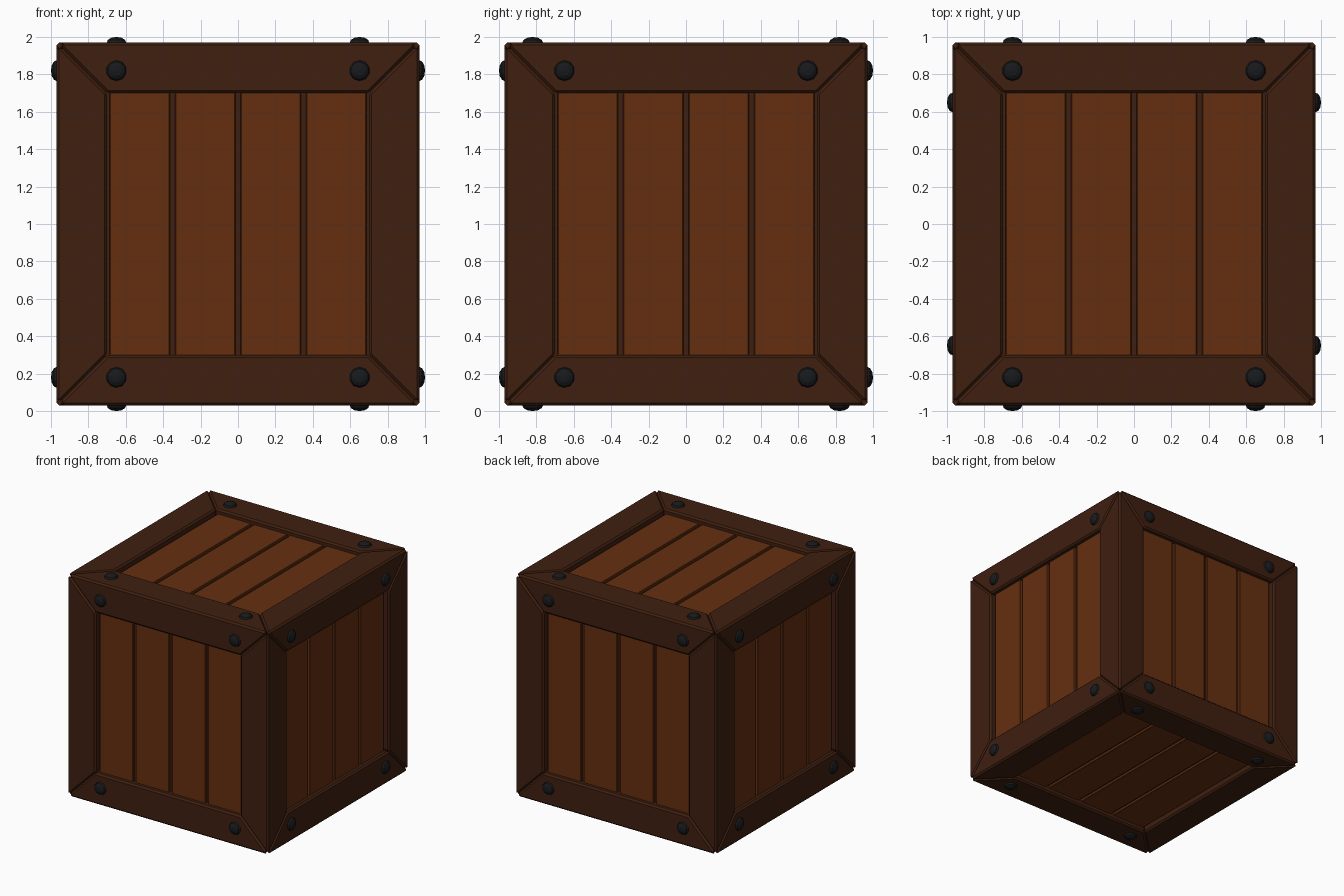
import bpy, bmesh
from math import radians
from mathutils import Matrix, Vector

if "Cube" in bpy.data.objects:
    bpy.data.objects.remove(bpy.data.objects["Cube"])

OUT, INN = 0.97, 0.70        # frame outer and inner half sizes
FACE, CORE = 0.93, 0.908     # plank surface and groove floor
CENTRE = Matrix.Translation((0, 0, 1))


def material(name, rgb):
    m = bpy.data.materials.new(name)
    m.diffuse_color = (*rgb, 1)
    m.use_nodes = True
    m.node_tree.nodes["Principled BSDF"].inputs["Base Color"].default_value = m.diffuse_color
    return m


wood = material("plank_wood", (0.13, 0.028, 0.005))
dark = material("frame_wood", (0.05, 0.014, 0.005))
iron = material("iron", (0.009, 0.010, 0.011))


def finish(name, bm, mat, bevel=0):
    bmesh.ops.recalc_face_normals(bm, faces=bm.faces)
    me = bpy.data.meshes.new(name)
    bm.to_mesh(me)
    bm.free()
    me.materials.append(mat)
    ob = bpy.data.objects.new(name, me)
    bpy.context.collection.objects.link(ob)
    if bevel:
        b = ob.modifiers.new("bevel", "BEVEL")
        b.width, b.segments = bevel, 1
        b.limit_method, b.angle_limit = "ANGLE", radians(30)
    return ob


def add_box(bm, mat, size, loc):
    m = mat @ Matrix.Translation(loc) @ Matrix.Diagonal((*size, 1))
    bmesh.ops.create_cube(bm, size=1, matrix=m)


def add_beam(bm, axis, sa, sb):
    """Square beam along one cube edge, ends mitred on both visible faces."""
    ends = []
    for s in (-1, 1):
        ring = []
        for a, b in ((OUT, OUT), (OUT, INN), (INN, INN), (INN, OUT)):
            p = Vector((0, 0, 1))
            p[axis] += s * min(a, b)
            p[(axis + 1) % 3] += sa * a
            p[(axis + 2) % 3] += sb * b
            ring.append(bm.verts.new(p))
        bm.faces.new(ring[:3])
        bm.faces.new((ring[0], ring[2], ring[3]))
        ends.append(ring)
    lo, hi = ends
    for i in range(4):
        j = (i + 1) % 4
        bm.faces.new((lo[i], lo[j], hi[j], hi[i]))


# Mitred frame along all twelve edges
bm = bmesh.new()
for axis in range(3):
    for sa in (-1, 1):
        for sb in (-1, 1):
            add_beam(bm, axis, sa, sb)
finish("frame", bm, dark, 0.014)

# Inner body that forms the groove floors
bm = bmesh.new()
add_box(bm, CENTRE, (2 * CORE,) * 3, (0, 0, 0))
finish("inner_body", bm, dark)

# Each side: name, outward normal, plank direction
X, Y, Z = Vector((1, 0, 0)), Vector((0, 1, 0)), Vector((0, 0, 1))
sides = (("front", -Y, Z), ("back", Y, Z), ("left", -X, Z),
         ("right", X, Z), ("top", Z, Y), ("bottom", -Z, Y))
for name, n, v in sides:
    u = v.cross(n)
    m = CENTRE @ Matrix((u, v, n)).transposed().to_4x4()

    # Four planks
    bm = bmesh.new()
    for i in range(4):
        add_box(bm, m, (0.324, 1.42, 0.06), (-0.525 + 0.35 * i, 0, FACE - 0.03))
    finish(name + "_planks", bm, wood, 0.005)

    # Four flattened rivets on the cross boards
    bm = bmesh.new()
    for a in (-0.65, 0.65):
        for b in (-0.82, 0.82):
            bmesh.ops.create_uvsphere(
                bm, u_segments=10, v_segments=6, radius=1,
                matrix=m @ Matrix.Translation((a, b, OUT))
                @ Matrix.Diagonal((0.055, 0.055, 0.03, 1)))
    finish(name + "_rivets", bm, iron)
